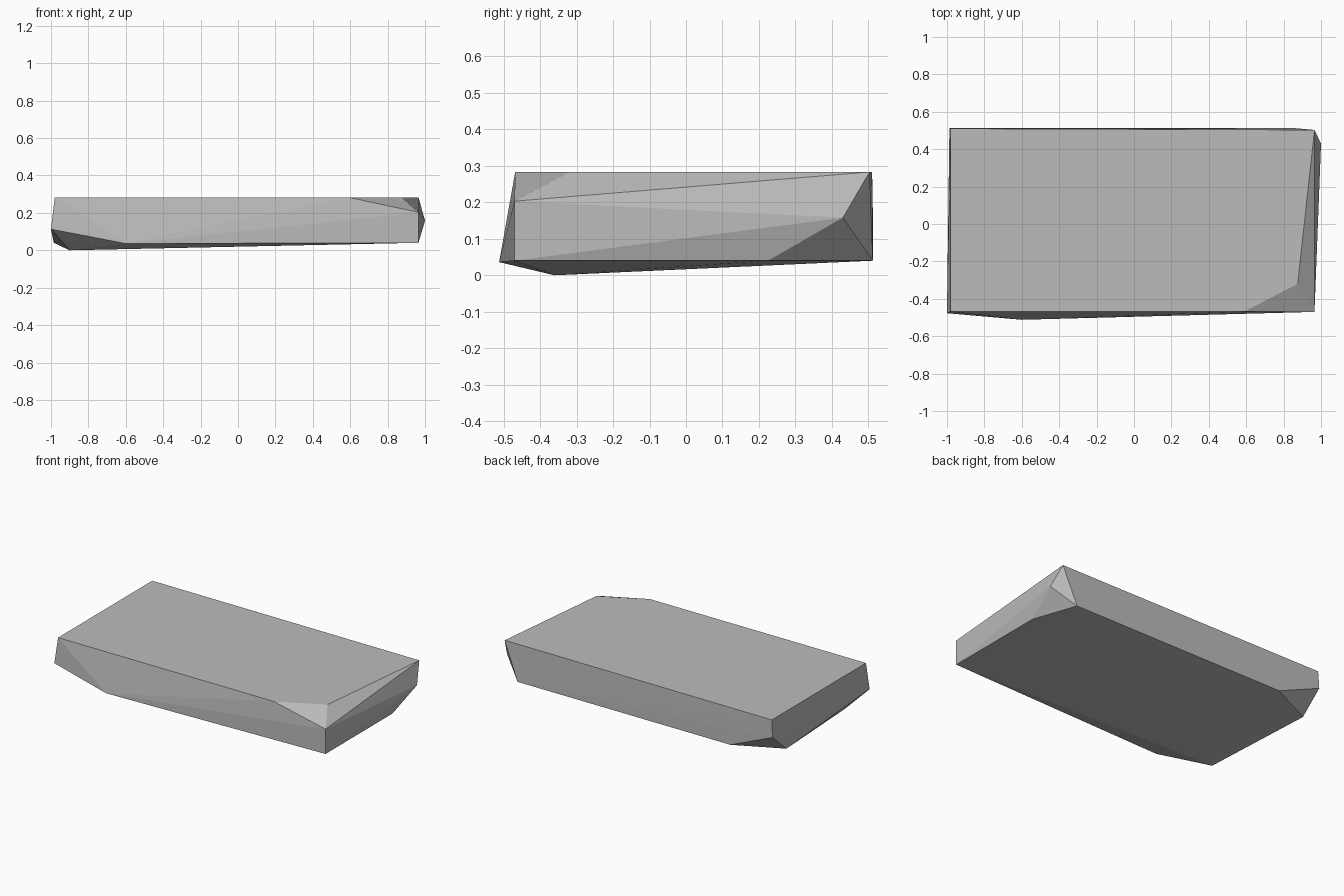
import bpy
import bmesh

default_cube = bpy.data.objects.get("Cube")
if default_cube:
    bpy.data.objects.remove(default_cube, do_unlink=True)


def make_material(name, colour):
    material = bpy.data.materials.new(name)
    material.use_nodes = True
    material.diffuse_color = colour
    shader = material.node_tree.nodes["Principled BSDF"]
    shader.inputs["Base Color"].default_value = colour
    return material


def convex_block(name, rings, material):
    """Build a faceted solid as the convex hull of its corner rings."""
    bm = bmesh.new()
    for ring in rings:
        for corner in ring:
            bm.verts.new(corner)
    bmesh.ops.convex_hull(bm, input=bm.verts[:])
    loose = [v for v in bm.verts if not v.link_faces]
    bmesh.ops.delete(bm, geom=loose, context="VERTS")
    bmesh.ops.recalc_face_normals(bm, faces=bm.faces[:])
    mesh = bpy.data.meshes.new(name)
    bm.to_mesh(mesh)
    bm.free()
    mesh.materials.append(material)
    block = bpy.data.objects.new(name, mesh)
    bpy.context.collection.objects.link(block)
    return block


stone_grey = make_material("stone grey", (0.5, 0.5, 0.5, 1.0))

# Flat top outline, with the front corner on the +x side chipped away
top = 0.283
top_ring = [(x, y, top) for x, y in (
    (-0.98, -0.468), (0.59, -0.468), (0.875, -0.32),
    (0.965, 0.503), (-0.98, 0.51))]

# Corners part way down the sides, where the chips end
side_ring = [(0.965, -0.47, 0.203), (1.0, 0.43, 0.158),
             (-0.987, 0.512, 0.17), (-1.0, -0.477, 0.113)]

# Underside outline, dipping to its lowest point near the front -x corner
base_ring = [(0.965, -0.47, 0.04), (0.965, 0.225, 0.04),
             (0.865, 0.512, 0.04), (-0.68, 0.512, 0.04),
             (-0.985, 0.365, 0.04), (-0.9, -0.36, 0.0),
             (-0.6, -0.512, 0.036)]

convex_block("stone_slab", (top_ring, side_ring, base_ring), stone_grey)
